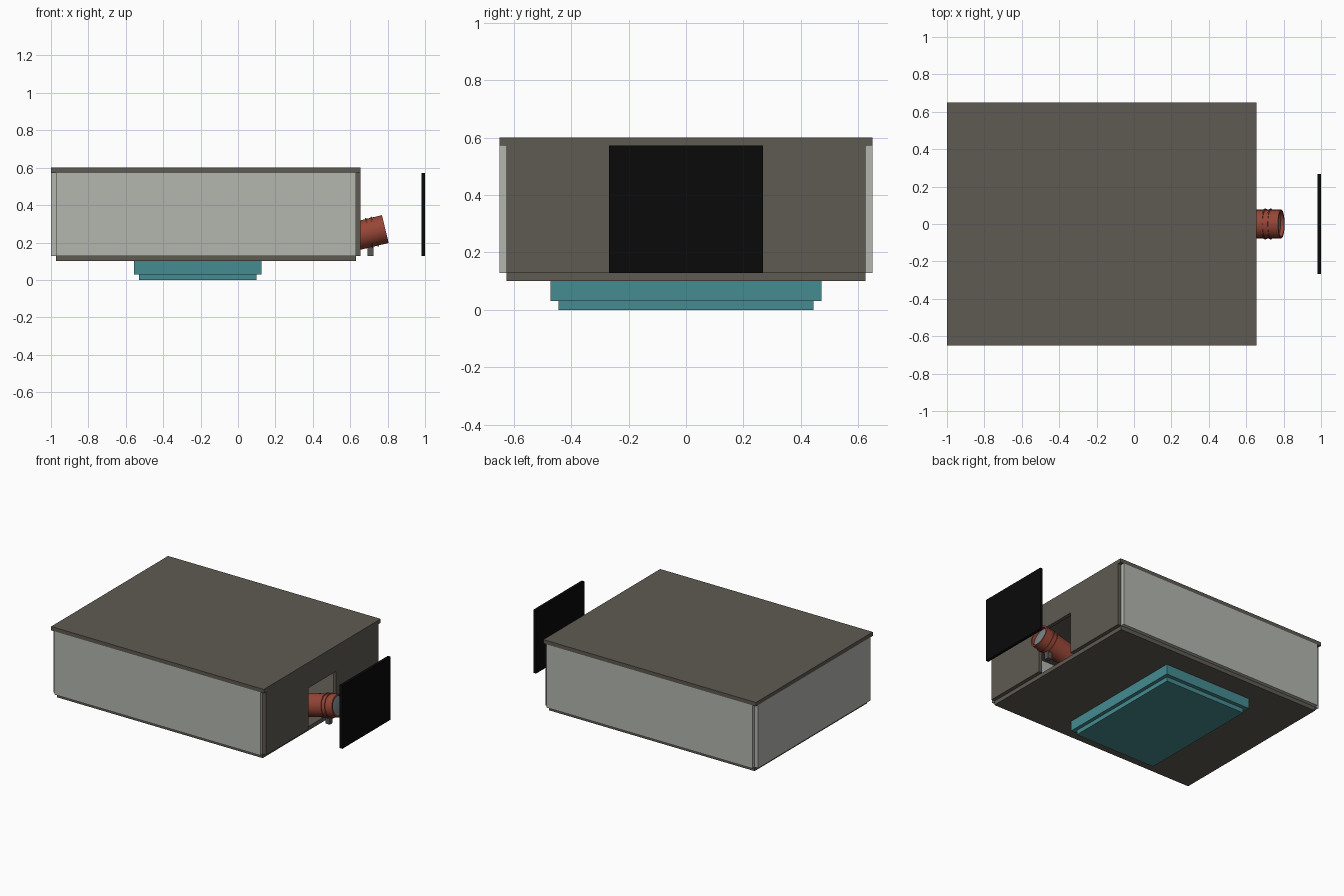
import bpy, bmesh, math
from mathutils import Vector, Matrix

if "Cube" in bpy.data.objects:
    bpy.data.objects.remove(bpy.data.objects["Cube"])


def material(name, rgb):
    m = bpy.data.materials.new(name)
    m.diffuse_color = (*rgb, 1)
    m.use_nodes = True
    m.node_tree.nodes["Principled BSDF"].inputs["Base Color"].default_value = m.diffuse_color
    return m


BROWN = material("brown_grey", (0.114, 0.102, 0.084))
PALE = material("pale_grey", (0.456, 0.474, 0.429))
TEAL = material("teal", (0.061, 0.262, 0.283))
RED = material("brick_red", (0.305, 0.061, 0.038))
BLACK = material("black", (0.003, 0.003, 0.003))
GLASS = material("lens_grey", (0.2, 0.24, 0.24))
METAL = material("dark_metal", (0.1, 0.095, 0.09))


def finish(name, bm, mat):
    bmesh.ops.recalc_face_normals(bm, faces=bm.faces)
    mesh = bpy.data.meshes.new(name)
    bm.to_mesh(mesh)
    bm.free()
    mesh.materials.append(mat)
    ob = bpy.data.objects.new(name, mesh)
    bpy.context.collection.objects.link(ob)
    return ob


def box(name, mat, x, y, z):
    bm = bmesh.new()
    bmesh.ops.create_cube(bm, size=1)
    for v in bm.verts:
        for i, (a, b) in enumerate((x, y, z)):
            v.co[i] = a if v.co[i] < 0 else b
    return finish(name, bm, mat)


# Tube axis: points outward and slightly up, ends at TIP
TIP = Vector((0.7875, 0, 0.272))
FRAME = Matrix.Translation(TIP) @ Matrix.Rotation(math.radians(76.4), 4, 'Y')


def lathe(name, mat, profile):
    """Spin (radius, distance along axis) points around the tube axis."""
    bm = bmesh.new()
    vs = [bm.verts.new((r, 0, t)) for r, t in profile]
    es = [bm.edges.new(p) for p in zip(vs, vs[1:] + vs[:1])]
    bmesh.ops.spin(bm, geom=vs + es, cent=(0, 0, 0), axis=(0, 0, 1),
                   angle=math.tau, steps=32)
    bmesh.ops.remove_doubles(bm, verts=bm.verts, dist=1e-5)
    bm.transform(FRAME)
    ob = finish(name, bm, mat)
    bpy.ops.object.select_all(action='DESELECT')
    ob.select_set(True)
    bpy.context.view_layer.objects.active = ob
    bpy.ops.object.shade_smooth_by_angle(angle=math.radians(35))
    return ob


# Stepped base
box("base_foot", TEAL, (-0.53, 0.10), (-0.445, 0.445), (0, 0.03))
box("base_block", TEAL, (-0.555, 0.125), (-0.472, 0.472), (0.03, 0.10))

# Hollow housing: floor, roof and walls
box("floor_plate", BROWN, (-0.972, 0.63), (-0.625, 0.625), (0.10, 0.128))
box("roof_plate", BROWN, (-1, 0.656), (-0.65, 0.65), (0.573, 0.60))
for side, name in ((-1, "front_wall"), (1, "back_wall")):
    box(name, PALE, (-0.972, 0.63), sorted((side * 0.625, side * 0.65)), (0.128, 0.573))
box("left_wall", PALE, (-1, -0.972), (-0.625, 0.625), (0.128, 0.573))

# Right wall with a doorway cut up from the bottom edge
bm = bmesh.new()
half = [(0.155, 0.42), (0.155, 0.128), (0.625, 0.128), (0.625, 0.573)]
outline = half + [(-y, z) for y, z in reversed(half)]
face = bm.faces.new([bm.verts.new((0.63, y, z)) for y, z in outline])
ext = bmesh.ops.extrude_face_region(bm, geom=[face])
bmesh.ops.translate(bm, vec=(0.026, 0, 0),
                    verts=[g for g in ext["geom"] if isinstance(g, bmesh.types.BMVert)])
finish("right_wall", bm, BROWN)

# Tilted tube with recessed lens and two clamp rings
lathe("tube", RED, [(0, -0.4), (0.0765, -0.4), (0.0765, 0), (0.066, 0),
                    (0.066, -0.03), (0, -0.03)])
lathe("lens", GLASS, [(0, -0.032), (0.066, -0.032), (0.066, -0.02), (0, -0.012)])
for i, t in enumerate((-0.055, -0.085)):
    lathe(f"clamp_ring_{i + 1}", RED, [(0.075, t), (0.082, t), (0.082, t - 0.007), (0.075, t - 0.007)])

# Post holding the tube
box("tube_post", METAL, (0.693, 0.725), (-0.016, 0.016), (0.128, 0.19))

# Screen standing in front of the tube
box("screen", BLACK, (0.98, 1.0), (-0.268, 0.268), (0.128, 0.573))
